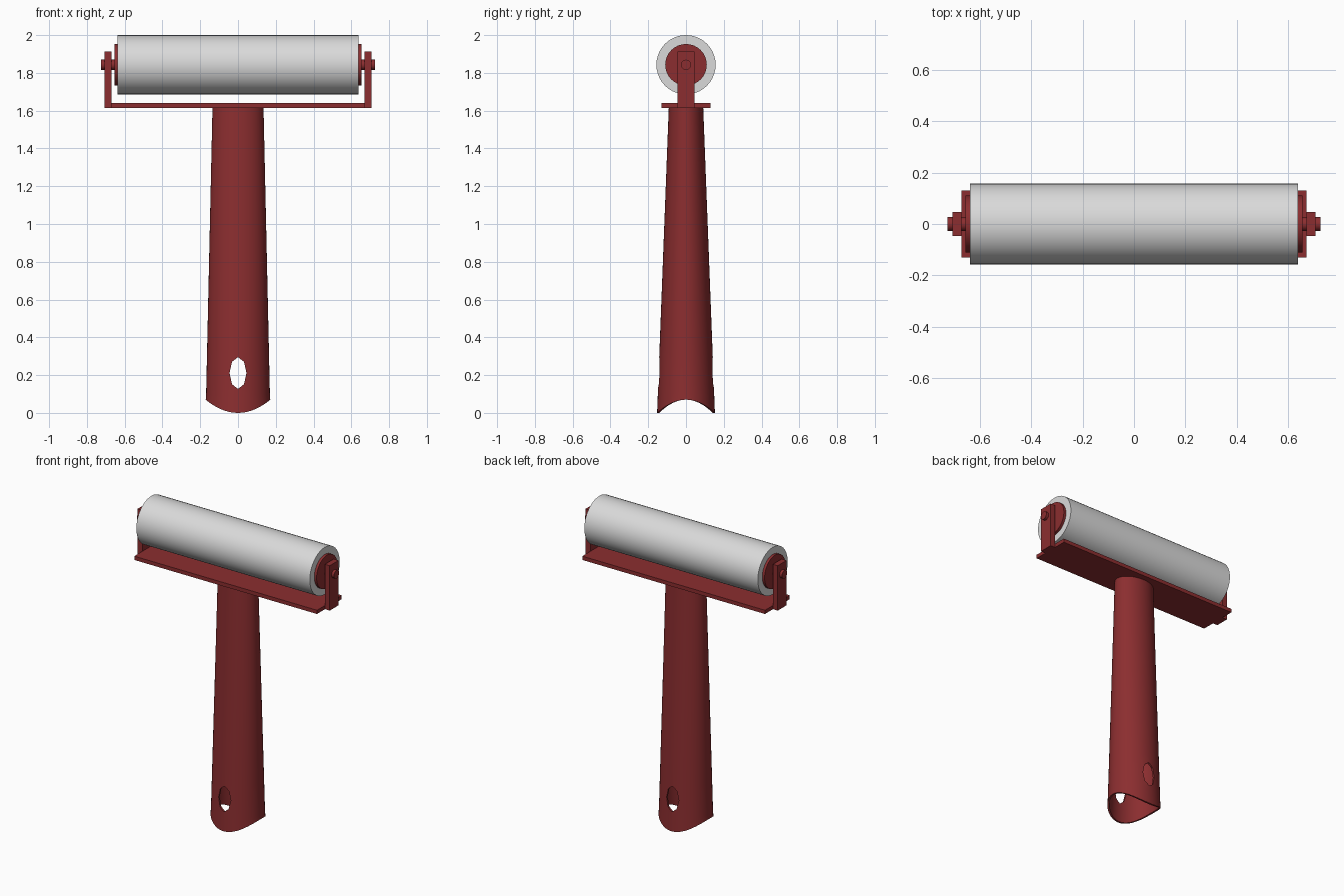
import bpy, bmesh, math
from mathutils import Matrix

if "Cube" in bpy.data.objects:
    bpy.data.objects.remove(bpy.data.objects["Cube"])


def material(name, rgb):
    m = bpy.data.materials.new(name)
    m.diffuse_color = (*rgb, 1)
    m.use_nodes = True
    m.node_tree.nodes["Principled BSDF"].inputs["Base Color"].default_value = m.diffuse_color
    return m


RED = material("dark red", (0.26, 0.027, 0.029))
GREY = material("light grey", (0.70, 0.70, 0.70))
AXIS_Z = 1.843


def finish(name, bm, mat, smooth=True):
    bmesh.ops.recalc_face_normals(bm, faces=bm.faces)
    me = bpy.data.meshes.new(name)
    bm.to_mesh(me)
    bm.free()
    ob = bpy.data.objects.new(name, me)
    bpy.context.collection.objects.link(ob)
    me.materials.append(mat)
    if smooth:
        smooth_edges(ob)
    return ob


def smooth_edges(ob):
    bpy.ops.object.select_all(action='DESELECT')
    ob.select_set(True)
    bpy.context.view_layer.objects.active = ob
    bpy.ops.object.shade_smooth_by_angle(angle=math.radians(35))


def box(name, lo, hi, mat):
    bm = bmesh.new()
    bmesh.ops.create_cube(bm, size=1)
    for v in bm.verts:
        v.co = [(a + b) / 2 + c * (b - a) for a, b, c in zip(lo, hi, v.co)]
    return finish(name, bm, mat, False)


def rod(name, x0, x1, radius, mat, sides):
    """Cylinder along x on the roller axis."""
    bm = bmesh.new()
    bmesh.ops.create_cone(bm, cap_ends=True, segments=sides, radius1=radius,
                          radius2=radius, depth=abs(x1 - x0))
    bm.transform(Matrix.Translation(((x0 + x1) / 2, 0, AXIS_Z))
                 @ Matrix.Rotation(math.pi / 2, 4, 'Y'))
    return finish(name, bm, mat)


# Roller and frame
rod("roller", -0.638, 0.638, 0.157, GREY, 40)
box("frame_plate", (-0.672, -0.13, 1.615), (0.672, 0.13, 1.64), RED)
for s, side in ((-1, "left"), (1, "right")):
    rod(side + "_roller_cap", s * 0.62, s * 0.655, 0.11, RED, 32)
    rod(side + "_axle", s * 0.64, s * 0.725, 0.027, RED, 16)
    x = sorted((s * 0.671, s * 0.707))
    box(side + "_arm", (x[0], -0.046, 1.615), (x[1], 0.046, 1.913), RED)

# Hollow tapering oval handle with a saddle-cut lower end
SIDES, TOP, WALL = 48, 1.62, 0.012
levels = [0, 0.1, 0.34, 0.75, 1.2, TOP]
bm = bmesh.new()


def ring(z, inset):
    t = z / TOP
    rx, ry = 0.171 - 0.036 * t - inset, 0.153 - 0.062 * t - inset
    out = []
    for i in range(SIDES):
        a = 2 * math.pi * i / SIDES
        zz = z if z else 0.07 * math.cos(a) ** 2
        out.append(bm.verts.new((rx * math.cos(a), ry * math.sin(a), zz)))
    return out


rings = [ring(z, 0) for z in levels] + [ring(z, WALL) for z in reversed(levels)]
for k, lower in enumerate(rings):
    upper = rings[(k + 1) % len(rings)]
    for i in range(SIDES):
        j = (i + 1) % SIDES
        bm.faces.new((lower[i], lower[j], upper[j], upper[i]))
handle = finish("handle", bm, RED, False)

# Eight-sided hanging hole through both walls
bm = bmesh.new()
bmesh.ops.create_cone(bm, cap_ends=True, segments=8, radius1=1, radius2=1, depth=1)
bm.transform(Matrix.Translation((0, 0, 0.211)) @ Matrix.Diagonal((0.045, 1, 0.084, 1))
             @ Matrix.Rotation(math.pi / 2, 4, 'X'))
cutter = finish("hole_cutter", bm, RED, False)
cutter.hide_render = True
mod = handle.modifiers.new("hole", 'BOOLEAN')
mod.object = cutter
mod.operation = 'DIFFERENCE'
mod.solver = 'EXACT'
bpy.ops.object.select_all(action='DESELECT')
handle.select_set(True)
bpy.context.view_layer.objects.active = handle
bpy.ops.object.modifier_apply(modifier="hole")
bpy.data.objects.remove(cutter, do_unlink=True)
smooth_edges(handle)
